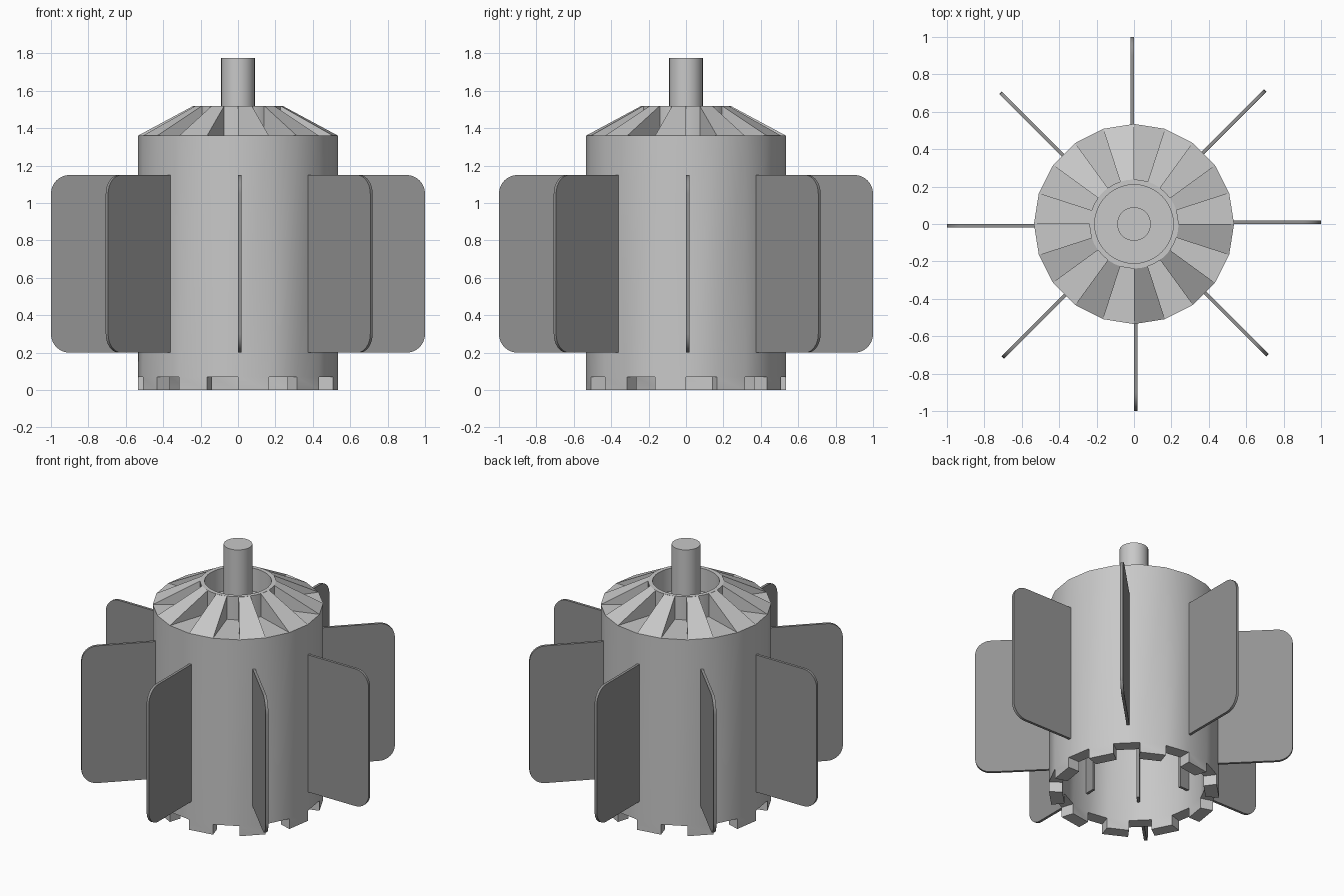
import bpy, bmesh, math

if "Cube" in bpy.data.objects:
    bpy.data.objects.remove(bpy.data.objects["Cube"])

SIDES = 20
STEP = math.tau / SIDES
R_OUT, R_IN = 0.535, 0.45
Z_NOTCH, Z_CAP, Z_TOP = 0.07, 1.36, 1.52


def material(name, value):
    m = bpy.data.materials.new(name)
    m.diffuse_color = (value, value, value, 1)
    m.use_nodes = True
    m.node_tree.nodes["Principled BSDF"].inputs["Base Color"].default_value = m.diffuse_color
    return m


BODY = material("light grey metal", 0.58)
FIN = material("dark grey metal", 0.29)


def finish(bm, name, mat, smooth=True):
    bmesh.ops.recalc_face_normals(bm, faces=bm.faces)
    mesh = bpy.data.meshes.new(name)
    bm.to_mesh(mesh)
    bm.free()
    mesh.materials.append(mat)
    ob = bpy.data.objects.new(name, mesh)
    bpy.context.collection.objects.link(ob)
    if smooth:
        bpy.ops.object.select_all(action='DESELECT')
        bpy.context.view_layer.objects.active = ob
        ob.select_set(True)
        bpy.ops.object.shade_smooth_by_angle(angle=math.radians(30))
    return ob


def lathe(bm, profile, segments):
    """Revolve a closed (radius, height) profile all the way round."""
    rings = []
    for i in range(segments):
        a = math.tau * i / segments
        rings.append([bm.verts.new((r * math.cos(a), r * math.sin(a), z))
                      for r, z in profile])
    n = len(profile)
    for i in range(segments):
        p, q = rings[i], rings[(i + 1) % segments]
        for j in range(n):
            k = (j + 1) % n
            bm.faces.new((p[j], q[j], q[k], p[k]))
    bmesh.ops.remove_doubles(bm, verts=bm.verts, dist=1e-5)


# Hollow drum with a closed top and a notched lower rim
bm = bmesh.new()
lathe(bm, [(R_OUT, Z_NOTCH), (R_OUT, Z_CAP), (0.1, Z_CAP),
           (0.1, Z_CAP - 0.08), (R_IN, Z_CAP - 0.08), (R_IN, Z_NOTCH)], SIDES)
rim = []
for f in bm.faces:
    c = f.calc_center_median()
    if all(abs(v.co.z - Z_NOTCH) < 1e-4 for v in f.verts):
        if int((math.atan2(c.y, c.x) % math.tau) / STEP) % 2 == 1:
            rim.append(f)
teeth = bmesh.ops.extrude_discrete_faces(bm, faces=rim)["faces"]
for f in teeth:
    for v in f.verts:
        v.co.z = 0
# close the hole where the shaft passes
inner = [e for e in bm.edges
         if all(math.hypot(v.co.x, v.co.y) < 0.12 for v in e.verts)
         and abs(e.verts[0].co.z - e.verts[1].co.z) < 1e-4]
bmesh.ops.delete(bm, geom=[f for f in bm.faces if all(
    math.hypot(v.co.x, v.co.y) < 0.12 for v in f.verts)], context='FACES_ONLY')
bmesh.ops.holes_fill(bm, edges=inner, sides=0)
finish(bm, "drum", BODY)

# Sloping wedge vanes on the drum top
bm = bmesh.new()
for i in range(1, SIDES, 2):
    ends = []
    for a in (i * STEP, (i + 1) * STEP):
        ends.append([bm.verts.new((r * math.cos(a), r * math.sin(a), z))
                     for r, z in ((R_OUT, Z_CAP), (0.238, Z_TOP), (0.238, Z_CAP))])
    p, q = ends
    bm.faces.new(p)
    bm.faces.new(q)
    for j in range(3):
        k = (j + 1) % 3
        bm.faces.new((p[j], q[j], q[k], p[k]))
finish(bm, "top_vanes", BODY, smooth=False)

# Collar around the shaft
bm = bmesh.new()
lathe(bm, [(0.238, Z_CAP), (0.238, Z_TOP), (0.21, Z_TOP), (0.21, Z_CAP)], 40)
finish(bm, "collar", BODY)

# Shaft
bm = bmesh.new()
bmesh.ops.create_cone(bm, cap_ends=True, segments=32, radius1=0.09, radius2=0.09,
                      depth=0.455)
bmesh.ops.translate(bm, verts=bm.verts, vec=(0, 0, 1.775 - 0.2275))
finish(bm, "shaft", BODY)

# Eight radial fins with rounded outer corners
corner = 0.1
outline = [(0.38, 0.2)]
for cz, start in ((0.2 + corner, -90), (1.15 - corner, 0)):
    for s in range(9):
        a = math.radians(start + 90 * s / 8)
        outline.append((1 - corner + corner * math.cos(a), cz + corner * math.sin(a)))
outline.append((0.38, 1.15))
for n in range(8):
    bm = bmesh.new()
    face = bm.faces.new([bm.verts.new((r, 0.0, z)) for r, z in outline])
    moved = bmesh.ops.extrude_face_region(bm, geom=[face])["geom"]
    bmesh.ops.translate(bm, vec=(0, 0.018, 0),
                        verts=[g for g in moved if isinstance(g, bmesh.types.BMVert)])
    fin = finish(bm, f"fin_{n + 1}", FIN)
    fin.rotation_euler.z = n * math.tau / 8
